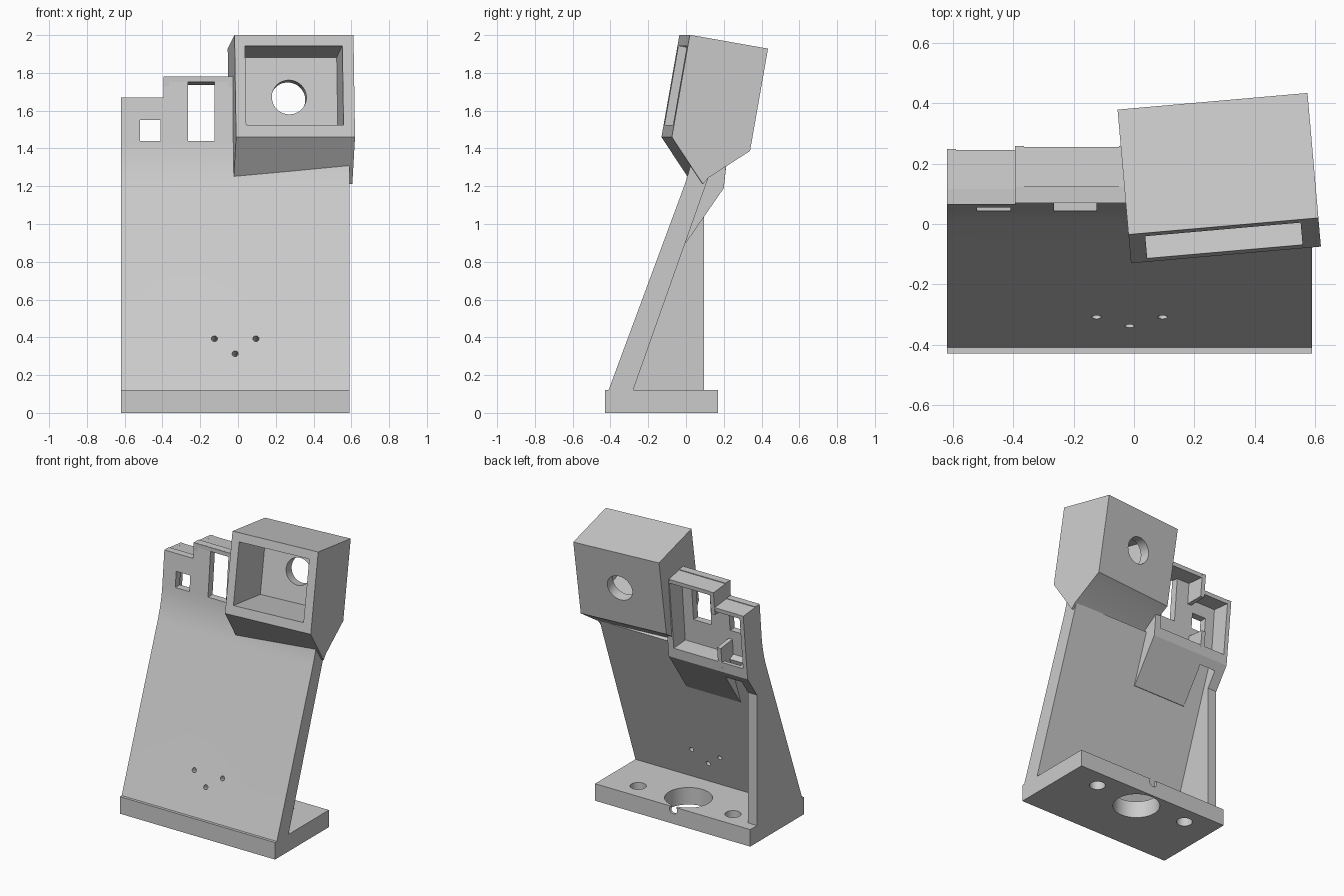
import bpy, bmesh
from math import radians
from mathutils import Matrix, Vector

cube = bpy.data.objects.get("Cube")
if cube:
    bpy.data.objects.remove(cube, do_unlink=True)

grey = bpy.data.materials.new("light_grey")
grey.use_nodes = True
grey.diffuse_color = (0.6, 0.6, 0.6, 1)
grey.node_tree.nodes["Principled BSDF"].inputs["Base Color"].default_value = (0.6, 0.6, 0.6, 1)


def finish(name, bm):
    bmesh.ops.recalc_face_normals(bm, faces=bm.faces)
    mesh = bpy.data.meshes.new(name)
    bm.to_mesh(mesh)
    bm.free()
    mesh.materials.append(grey)
    obj = bpy.data.objects.new(name, mesh)
    bpy.context.collection.objects.link(obj)
    return obj


def extrude(name, profile, x0, x1):
    """Solid made by sweeping a (y, z) profile from x0 to x1."""
    bm = bmesh.new()
    face = bm.faces.new([bm.verts.new((x0, y, z)) for y, z in profile])
    ext = bmesh.ops.extrude_face_region(bm, geom=[face])["geom"]
    moved = [v for v in ext if isinstance(v, bmesh.types.BMVert)]
    bmesh.ops.translate(bm, verts=moved, vec=(x1 - x0, 0, 0))
    return finish(name, bm)


def box(name, x0, x1, y0, y1, z0, z1):
    return extrude(name, [(y0, z0), (y1, z0), (y1, z1), (y0, z1)], x0, x1)


def cylinder(name, centre, axis, radius, length, sides=48):
    bm = bmesh.new()
    turn = Vector((0, 0, 1)).rotation_difference(Vector(axis)).to_matrix().to_4x4()
    bmesh.ops.create_cone(bm, cap_ends=True, segments=sides, radius1=radius, radius2=radius,
                          depth=length, matrix=Matrix.Translation(centre) @ turn)
    return finish(name, bm)


def cut(obj, cutters):
    """Subtract the cutters, bake the result and drop the cutters."""
    for c in cutters:
        c.hide_render = True
        mod = obj.modifiers.new("cut", "BOOLEAN")
        mod.operation, mod.solver, mod.object = "DIFFERENCE", "EXACT", c
    bpy.context.view_layer.update()
    dg = bpy.context.evaluated_depsgraph_get()
    baked = bpy.data.meshes.new_from_object(obj.evaluated_get(dg))
    obj.modifiers.clear()
    obj.data = baked
    for c in cutters:
        bpy.data.objects.remove(c, do_unlink=True)


def smooth(obj):
    bpy.ops.object.select_all(action="DESELECT")
    obj.select_set(True)
    bpy.context.view_layer.objects.active = obj
    bpy.ops.object.shade_smooth_by_angle(angle=radians(25))


LEFT, STEP, INNER, RIGHT = -0.62, -0.395, -0.005, 0.59
UP = (0, 0, 1)

# Foot with a large hole, two screw holes and a cable channel to the back
base = box("base", LEFT, RIGHT, -0.43, 0.17, 0, 0.12)
holes = [cylinder("cut", (-0.02, 0, 0.06), UP, 0.153, 1)]
holes += [cylinder("cut", (-0.025 + s * 0.37, 0.04, 0.06), UP, 0.052, 1) for s in (-1, 1)]
holes.append(cylinder("cut", (-0.02, 0.15, 0.1), (0, 1, 0), 0.03, 0.2, 24))
cut(base, holes)
smooth(base)

# Leaning panel with a soft bend near the top
low, bend, high = Vector((-0.01, 1.2)), Vector((0.032, 1.315)), Vector((0.043, 1.43))
front = [(-0.41, 0.12)]
for i in range(7):
    t = i / 6
    front.append(tuple(low * (1 - t) ** 2 + bend * 2 * t * (1 - t) + high * t * t))
panel = extrude("leaning_panel", front + [(0.075, 1.78), (0.125, 1.78), (0.08, 1.27),
                                          (0.12, 1.25), (-0.28, 0.12)], LEFT, RIGHT)
openings = [box("cut", -1, STEP, -1, 1, 1.67, 2),
            box("cut", INNER, 1, -1, 1, 1.34, 2),
            box("cut", -0.52, -0.41, -1, 1, 1.44, 1.55),
            box("cut", -0.265, -0.125, -1, 1, 1.44, 1.755)]
for x, z in ((-0.125, 0.375), (-0.015, 0.295), (0.095, 0.375)):
    y = -0.35 + 0.36 * (z - 0.12)
    openings.append(cylinder("cut", (x, y, z), (0, -1, 0.36), 0.016, 0.5, 20))
cut(panel, openings)
smooth(panel)


# Open-backed switch housing on the upper part of the panel
def roof(name, top, back, x0, x1):
    extrude(name, [(0.07, top), (back, top - 0.017), (back - 0.003, top - 0.045),
                   (0.07, top - 0.028)], x0, x1)


def wall(name, bottom, top, x0, x1):
    rear = 0.2 + 0.1 * (bottom - 1.19)
    extrude(name, [(0.07, bottom), (rear, bottom), (0.2 + 0.1 * (top - 1.19), top - 0.017),
                   (0.07, top)], x0, x1)


roof("low_roof", 1.67, 0.245, LEFT, STEP)
roof("high_roof", 1.78, 0.255, STEP, INNER)
wall("outer_wall", 1.2, 1.67, LEFT, LEFT + 0.03)
wall("step_wall", 1.6, 1.78, STEP, STEP + 0.03)
wall("inner_wall", 1.2, 1.78, INNER - 0.045, INNER)
wall("low_divider", 1.2, 1.38, -0.425, STEP)

# Sloped support under the housing, cable gap and lip beside it
extrude("housing_support", [(-0.02, 0.9), (0, 0.9), (0.2, 1.19), (0.207, 1.26),
                            (0.06, 1.27)], -0.425, INNER)
extrude("gap_lip", [(0.165, 1.14), (0.2, 1.19), (0.207, 1.26), (0.177, 1.26)], -0.55, -0.425)

# Side rib joining foot, panel and housing
extrude("side_rib", [(-0.3, 0.12), (0.095, 0.12), (0.095, 1.04), (0.2, 1.19),
                     (0.207, 1.26), (0.06, 1.26)], LEFT, LEFT + 0.07)

# Turned and tilted sensor box with a wedge-shaped underside
W, D, H = 0.632, 0.422, 0.55
sensor = extrude("sensor_box", [(0, 0), (0.206, -0.217), (0.229, -0.178), (D, 0), (D, H), (0, H)], 0, W)
cut(sensor, [box("cut", 0.055, W - 0.06, -0.1, 0.35, 0.065, 0.49),
             cylinder("cut", (W / 2, D, 0.276), (0, 1, 0), 0.092, 0.3)])
sensor.data.transform(Matrix.Translation((-0.01, -0.13, 1.46)) @ Matrix.Rotation(radians(5), 4, "Z")
                      @ Matrix.Rotation(radians(-10), 4, "X"))
smooth(sensor)
